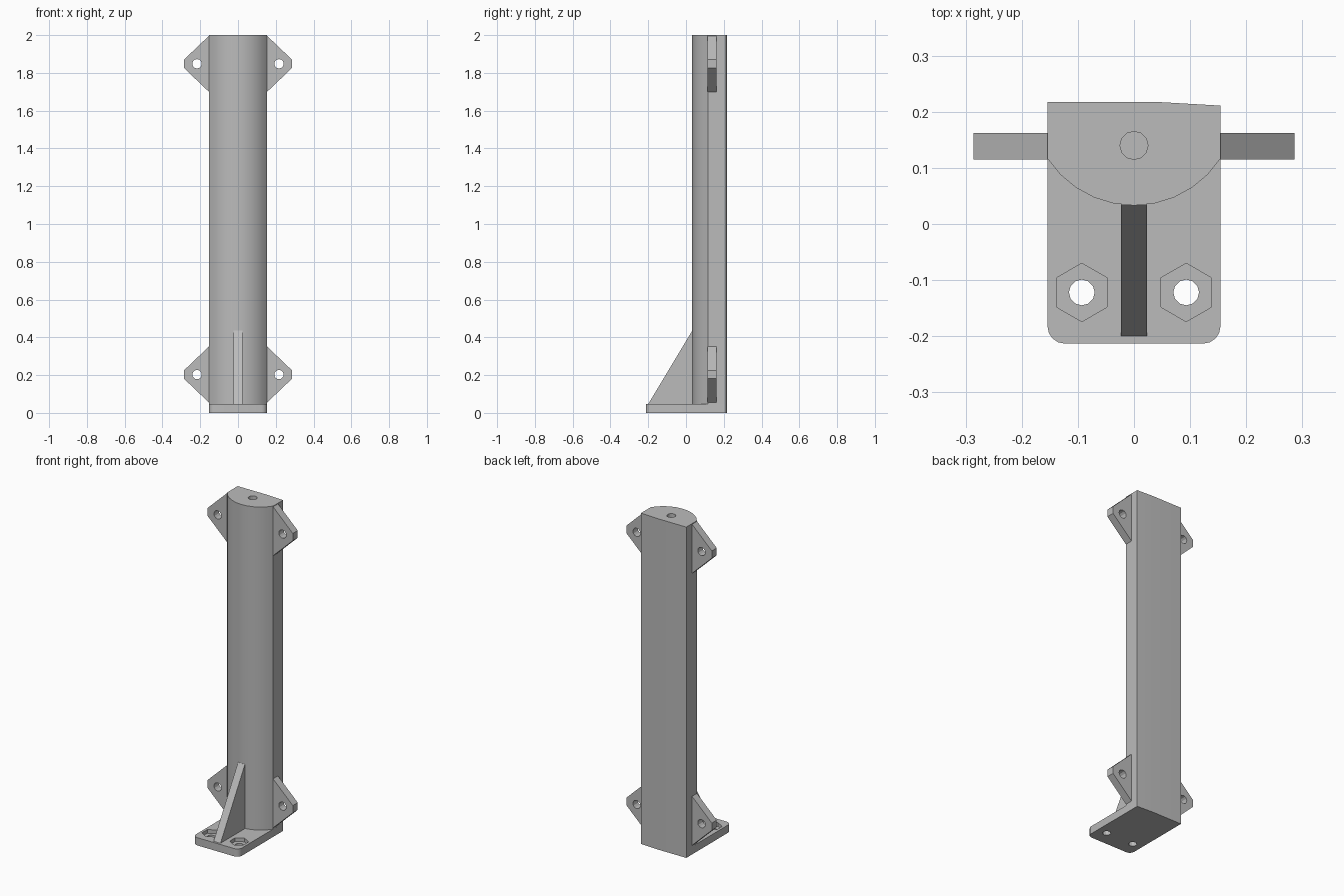
import bpy, bmesh
from math import sin, cos, pi, radians
from mathutils import Vector

cube = bpy.data.objects.get("Cube")
if cube:
    bpy.data.objects.remove(cube, do_unlink=True)

grey = bpy.data.materials.new("plain grey")
grey.use_nodes = True
GREY = (0.5, 0.5, 0.5, 1)
grey.diffuse_color = GREY
grey.node_tree.nodes["Principled BSDF"].inputs["Base Color"].default_value = GREY

HALF = 0.154      # half width of column and plate
BACK = 0.217
PLATE = 0.047     # plate thickness


def prism(name, outline, axis, lo, hi):
    """Extrude a 2D outline along axis: x takes (y,z), y takes (x,z), z takes (x,y)."""
    place = {"x": lambda a, b: (lo, a, b),
             "y": lambda a, b: (a, lo, b),
             "z": lambda a, b: (a, b, lo)}[axis]
    bm = bmesh.new()
    face = bm.faces.new([bm.verts.new(place(a, b)) for a, b in outline])
    grown = bmesh.ops.extrude_face_region(bm, geom=[face])["geom"]
    step = Vector([hi - lo if axis == k else 0 for k in "xyz"])
    bmesh.ops.translate(bm, vec=step,
                        verts=[g for g in grown if isinstance(g, bmesh.types.BMVert)])
    bmesh.ops.recalc_face_normals(bm, faces=bm.faces)
    mesh = bpy.data.meshes.new(name)
    bm.to_mesh(mesh)
    bm.free()
    mesh.materials.append(grey)
    obj = bpy.data.objects.new(name, mesh)
    bpy.context.collection.objects.link(obj)
    return obj


def ring(cx, cy, r, n, start=0):
    return [(cx + r * cos(start + 2 * pi * i / n),
             cy + r * sin(start + 2 * pi * i / n)) for i in range(n)]


def cut(obj, cutter):
    mod = obj.modifiers.new("hole", "BOOLEAN")
    mod.operation = "DIFFERENCE"
    mod.solver = "EXACT"
    mod.object = cutter
    bpy.context.view_layer.objects.active = obj
    bpy.ops.object.modifier_apply(modifier=mod.name)
    bpy.data.objects.remove(cutter, do_unlink=True)


# Back edge, very slightly tapered toward the left side
back_edge = [(HALF, 0.211), (0.05, BACK), (-HALF, BACK)]

# Column: flat back and sides, bowed front
R, SPAN, STEPS = 0.184, radians(56.8), 10
arc = [(R * sin(t), BACK - R * cos(t))
       for t in (-SPAN + 2 * SPAN * i / STEPS for i in range(STEPS + 1))]
column = prism("column", arc + back_edge, "z", PLATE, 2)
cut(column, prism("top_hole_cutter", ring(0, 0.14, 0.025, 12), "z", 1.9, 2.1))

# Foot plate with rounded front corners
r = 0.03
corners = []
for sx, start in ((-1, pi), (1, 1.5 * pi)):
    for i in range(5):
        t = start + i * pi / 8
        corners.append((sx * (HALF - r) + r * cos(t), -0.213 + r + r * sin(t)))
plate = prism("foot_plate", corners + back_edge, "z", 0, PLATE)
for sx in (-1, 1):
    cut(plate, prism("nut_cutter", ring(sx * 0.093, -0.122, 0.052, 6, pi / 6),
                     "z", 0.025, 0.1))
    cut(plate, prism("bolt_cutter", ring(sx * 0.093, -0.122, 0.023, 12),
                     "z", -0.1, 0.1))

# Triangular brace at the front
brace = prism("front_brace", [(-0.2, PLATE), (0.04, PLATE), (0.04, 0.435), (0.033, 0.435)],
              "x", -0.023, 0.023)

# Four mounting ears
parts = [column, plate, brace]
for level, z in (("lower", 0.203), ("upper", 1.848)):
    for side, sx in (("right", -1), ("left", 1)):
        outline = [(sx * x, z + dz) for x, dz in
                   ((0.15, -0.152), (0.286, -0.022), (0.286, 0.022), (0.15, 0.152))]
        ear = prism(f"{level}_{side}_ear", outline, "y", 0.115, 0.162)
        cut(ear, prism("ear_cutter", ring(sx * 0.217, z, 0.025, 12), "y", 0, 0.3))
        parts.append(ear)

# Smooth the curved surfaces, keep edges crisp
bpy.ops.object.select_all(action="DESELECT")
for obj in parts:
    obj.select_set(True)
bpy.context.view_layer.objects.active = column
bpy.ops.object.shade_smooth_by_angle(angle=radians(25))
